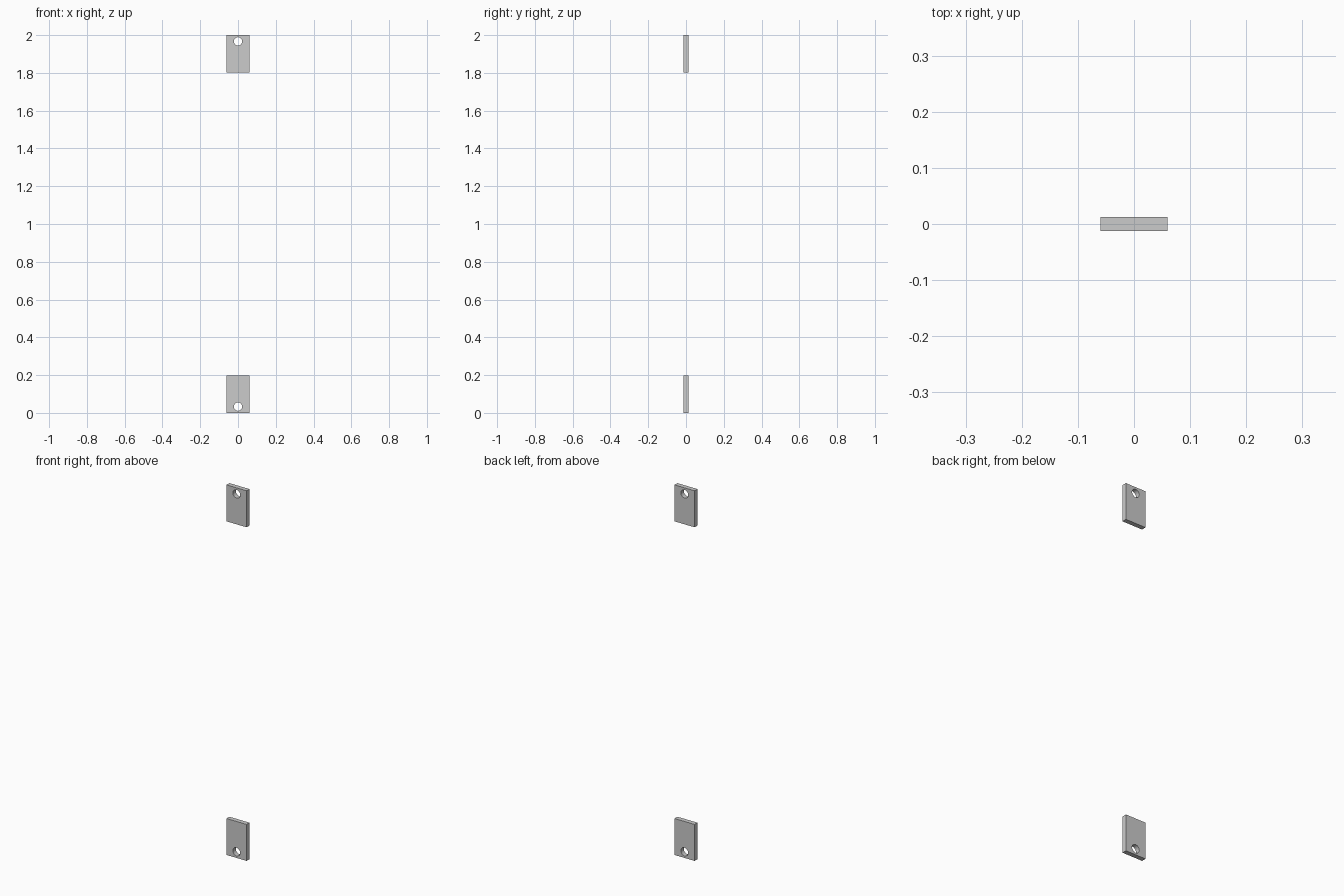
import bpy
from math import pi

if "Cube" in bpy.data.objects:
    bpy.data.objects.remove(bpy.data.objects["Cube"])

WIDTH, DEPTH, HEIGHT = 0.12, 0.025, 0.197
HOLE_RADIUS, HOLE_INSET = 0.022, 0.033


def drilled_plate(name, z_mid, z_hole):
    # Flat rectangular plate
    bpy.ops.mesh.primitive_cube_add(size=1, location=(0, 0, z_mid))
    plate = bpy.context.object
    plate.name = name
    plate.scale = (WIDTH, DEPTH, HEIGHT)
    bpy.ops.object.transform_apply(location=False, rotation=False, scale=True)

    # Round hole drilled front to back
    bpy.ops.mesh.primitive_cylinder_add(vertices=24, radius=HOLE_RADIUS, depth=DEPTH * 3,
                                        location=(0, 0, z_hole), rotation=(pi / 2, 0, 0))
    cutter = bpy.context.object
    mod = plate.modifiers.new("hole", 'BOOLEAN')
    mod.operation = 'DIFFERENCE'
    mod.solver = 'EXACT'
    mod.object = cutter
    bpy.ops.object.select_all(action='DESELECT')
    bpy.context.view_layer.objects.active = plate
    plate.select_set(True)
    bpy.ops.object.modifier_apply(modifier=mod.name)
    bpy.data.objects.remove(cutter)
    bpy.ops.object.shade_smooth_by_angle(angle=pi / 6)


# Matching end plates, holes near the outer ends
drilled_plate("bottom_plate", HEIGHT / 2, HOLE_INSET)
drilled_plate("top_plate", 2 - HEIGHT / 2, 2 - HOLE_INSET)
